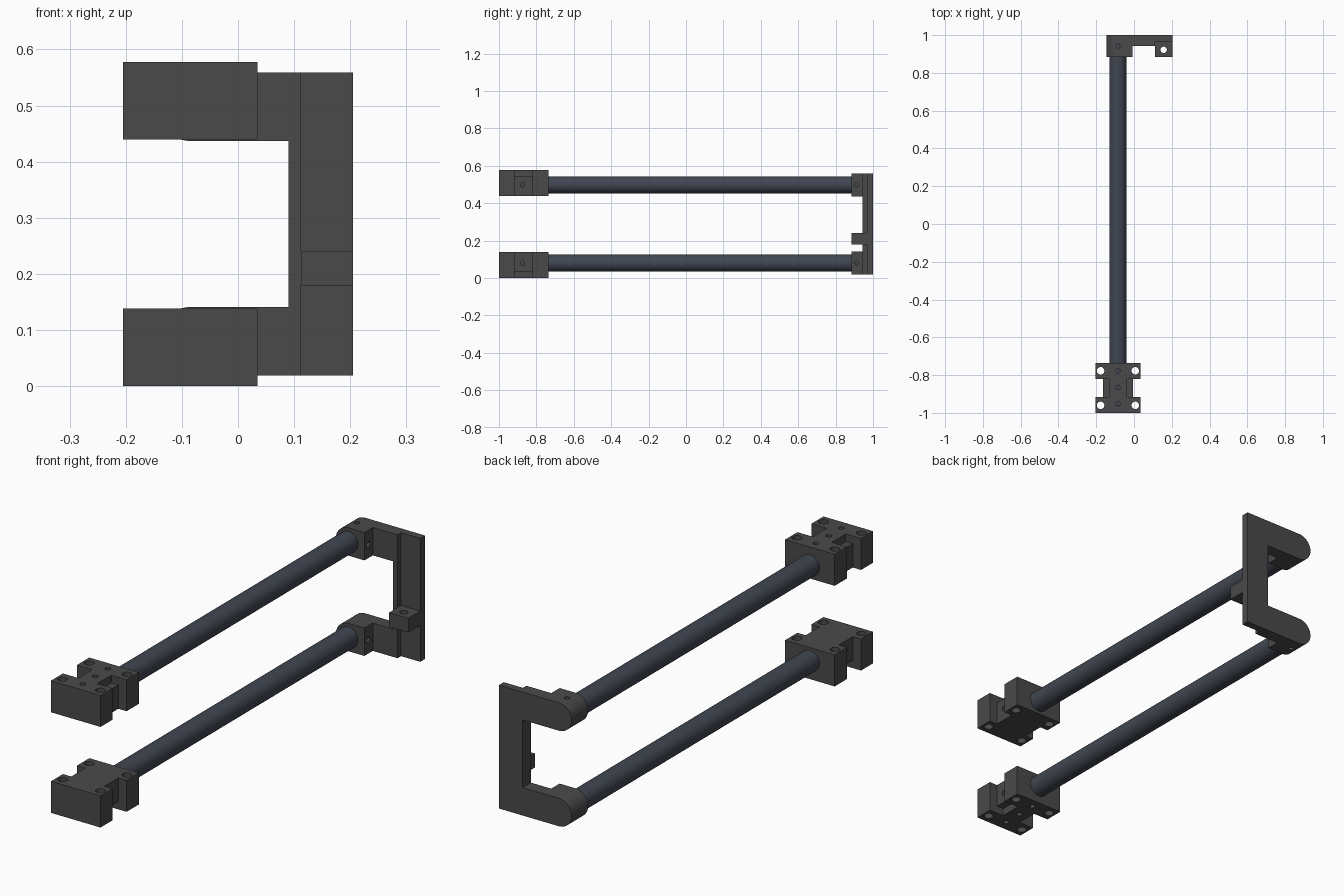
import bpy, bmesh, math
from mathutils import Matrix, Vector

if "Cube" in bpy.data.objects:
    bpy.data.objects.remove(bpy.data.objects["Cube"])

CX, CZ = -0.085, 0.289        # rail axis x, mirror height between the two rails
RAIL_H, RAIL_R = 0.209, 0.046


def material(name, color):
    m = bpy.data.materials.new(name)
    m.diffuse_color = (*color, 1)
    m.use_nodes = True
    m.node_tree.nodes["Principled BSDF"].inputs["Base Color"].default_value = m.diffuse_color
    return m


DARK = material("dark_grey", (0.068, 0.068, 0.068))
BLUE = material("blue_grey", (0.052, 0.061, 0.082))


def finish(bm, name, mat=None):
    bmesh.ops.recalc_face_normals(bm, faces=bm.faces)
    me = bpy.data.meshes.new(name)
    bm.to_mesh(me)
    bm.free()
    ob = bpy.data.objects.new(name, me)
    bpy.context.collection.objects.link(ob)
    me.materials.append(mat or DARK)
    return ob


def prism(name, pts, axis, a, b):
    """Extrude a 2D profile along y (points are x,z) or z (points are x,y)."""
    bm = bmesh.new()
    at = (lambda p, t: (p[0], t, p[1])) if axis == 'y' else (lambda p, t: (p[0], p[1], t))
    face = bm.faces.new([bm.verts.new(at(p, a)) for p in pts])
    ext = bmesh.ops.extrude_face_region(bm, geom=[face])
    vec = Vector(at((0, 0), b - a))
    bmesh.ops.translate(bm, vec=vec, verts=[v for v in ext['geom'] if isinstance(v, bmesh.types.BMVert)])
    return finish(bm, name)


def box(name, x0, x1, y0, y1, z0, z1):
    return prism(name, [(x0, y0), (x1, y0), (x1, y1), (x0, y1)], 'z', z0, z1)


def rod(name, start, end, r, seg=24, mat=None):
    s, e = Vector(start), Vector(end)
    rot = Vector((0, 0, 1)).rotation_difference(e - s).to_matrix().to_4x4()
    bm = bmesh.new()
    bmesh.ops.create_cone(bm, cap_ends=True, segments=seg, radius1=r, radius2=r, depth=(e - s).length,
                          matrix=Matrix.Translation((s + e) / 2) @ rot)
    return finish(bm, name, mat)


def smooth(ob):
    bpy.ops.object.select_all(action='DESELECT')
    ob.select_set(True)
    bpy.context.view_layer.objects.active = ob
    bpy.ops.object.shade_smooth_by_angle(angle=math.radians(30))


def combine(ob, others, op='DIFFERENCE'):
    bpy.context.view_layer.objects.active = ob
    for c in others:
        m = ob.modifiers.new("bool", 'BOOLEAN')
        m.operation, m.object, m.solver = op, c, 'EXACT'
        bpy.ops.object.modifier_apply(modifier=m.name)
        bpy.data.objects.remove(c)


def arc(z, r, n=24):
    """Left half circle around the rail axis, bottom to top."""
    return [(CX - r * math.sin(math.pi * i / n), z - r * math.cos(math.pi * i / n)) for i in range(n + 1)]


# Rails and clamp blocks, upper (s=1) and lower (s=-1)
for s, tag in ((1, "upper"), (-1, "lower")):
    rz = CZ + s * RAIL_H
    smooth(rod(tag + "_rail", (CX, -0.96, rz), (CX, 0.96, rz), RAIL_R, 48, BLUE))

    # H-shaped clamp block
    half = [(0.12, -1), (0.12, -0.917), (0.08, -0.917), (0.08, -0.82), (0.12, -0.82), (0.12, -0.735)]
    plan = [(CX + x, y) for x, y in half] + [(CX - x, y) for x, y in reversed(half)]
    z0, z1 = sorted((CZ + s * 0.151, CZ + s * 0.289))
    clamp = prism(tag + "_clamp", plan, 'z', z0, z1)
    outer, ledge = CZ + s * 0.31, CZ + s * 0.255
    cuts = []
    for k in (-1, 1):
        # narrower neck on the outer face, side screw hole, corner through holes
        x0, x1 = sorted((CX + k * 0.046, CX + k * 0.15))
        cuts.append(box("cut", x0, x1, -0.917, -0.82, min(outer, ledge), max(outer, ledge)))
        cuts.append(rod("cut", (CX + k * 0.035, -0.873, rz), (CX + k * 0.15, -0.873, rz), 0.011, 16))
        for y in (-0.96, -0.777):
            cuts.append(rod("cut", (CX + k * 0.092, y, -0.1), (CX + k * 0.092, y, 0.7), 0.02))
    for y in (-0.952, -0.865, -0.777):
        cuts.append(rod("cut", (CX, y, rz), (CX, y, outer), 0.012, 16))
    combine(clamp, cuts)
    smooth(clamp)

# C-shaped end bracket with rounded arm tips
LO, HI, R = CZ - RAIL_H, CZ + RAIL_H, 0.061
outline = ([(0.205, LO - R)] + [(0.205, HI + R)] + arc(HI, R)[::-1] + [(0.09, HI - R), (0.09, LO + R)]
           + arc(LO, R)[::-1])
bracket = prism("end_bracket", outline, 'y', 0.943, 1.0)
combine(bracket, [box("cut", 0.112, 0.3, 0.9, 0.967, -0.1, 0.7)])

# Rail sockets and the drilled side tab
sockets = [prism("socket", arc(z, R) + [(-0.008, z + R), (-0.008, z - R)], 'y', 0.885, 0.96) for z in (LO, HI)]
tab = box("tab", 0.112, 0.205, 0.885, 0.98, 0.179, 0.241)
combine(bracket, sockets + [tab], 'UNION')
holes = [rod("cut", (0.157, 0.922, 0.15), (0.157, 0.922, 0.27), 0.017)]
for s in (-1, 1):
    z = CZ + s * RAIL_H
    holes.append(rod("cut", (CX, 0.943, z), (CX, 0.943, z + s * 0.1), 0.011, 16))
    holes.append(rod("cut", (CX, 0.912, z), (0.05, 0.912, z), 0.011, 16))
combine(bracket, holes)
smooth(bracket)
